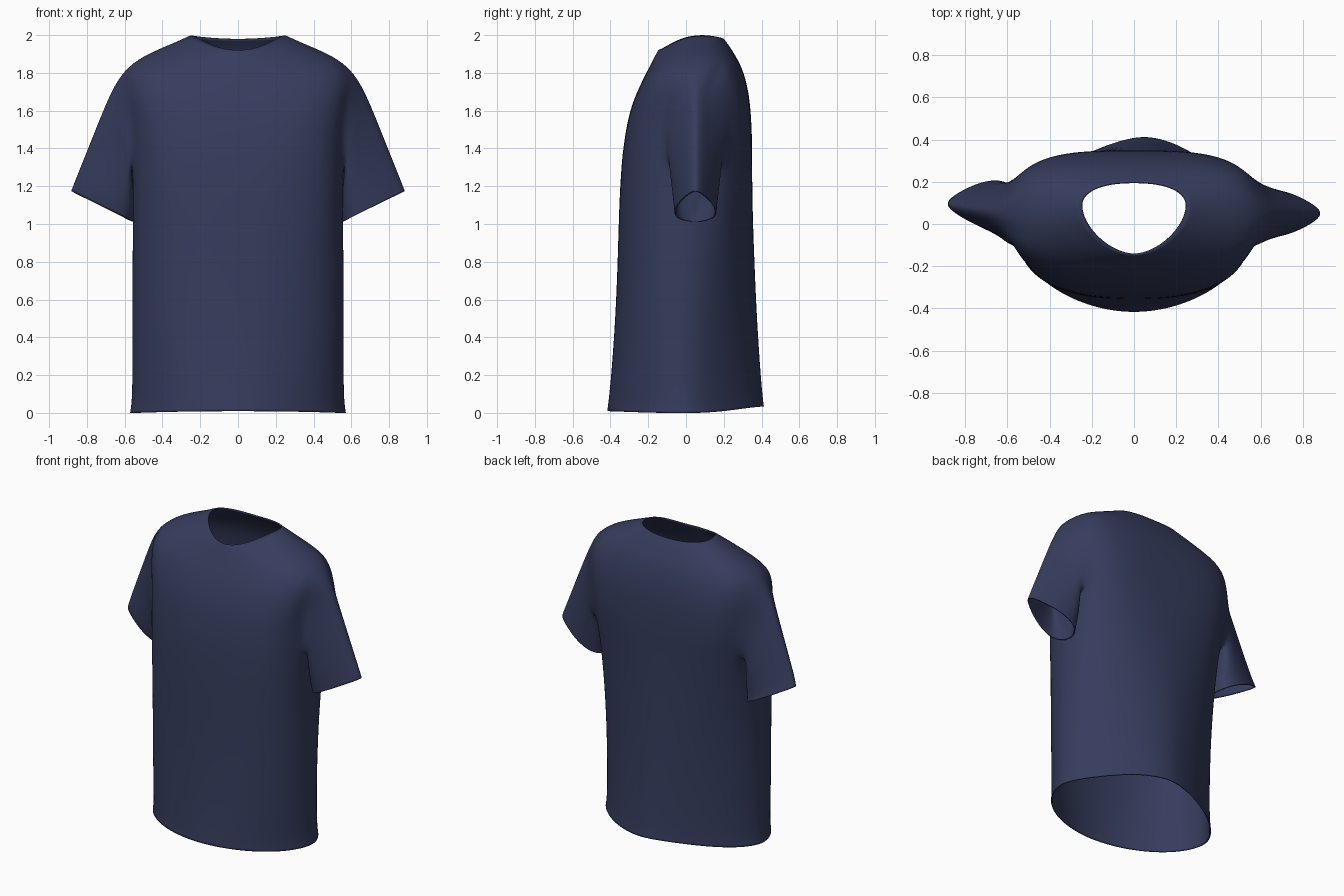
import bpy, bmesh, math

if "Cube" in bpy.data.objects:
    bpy.data.objects.remove(bpy.data.objects["Cube"])

N = 32  # columns around the torso

# torso rings: side z, front z, back z, half width, front y, back y, centre y,
# front squareness, back squareness
RINGS = [
    (0.00, 0.01, 0.035, .578, -.42, .42, .00, 1.9, 1.5),
    (0.05, 0.06, 0.08, .568, -.413, .413, .00, 1.95, 1.52),
    (0.20, 0.20, 0.22, .563, -.397, .40, .00, 2.1, 1.55),
    (0.50, 0.50, 0.50, .562, -.375, .38, .00, 2.3, 1.65),
    (0.80, 0.80, 0.80, .56, -.362, .365, .01, 2.5, 1.85),
    (1.08, 1.08, 1.08, .557, -.355, .353, .02, 2.8, 2.3),
    (1.32, 1.32, 1.32, .56, -.342, .35, .03, 3.0, 3.0),
    (1.44, 1.44, 1.44, .562, -.327, .35, .035, 3.1, 3.6),
    (1.56, 1.56, 1.56, .57, -.307, .345, .04, 3.2, 3.8),
    (1.67, 1.66, 1.68, .59, -.276, .335, .045, 3.2, 3.6),
    (1.77, 1.74, 1.79, .60, -.24, .31, .05, 3.0, 3.2),
    (1.84, 1.80, 1.86, .58, -.21, .28, .055, 2.6, 2.8),
    (1.905, 1.845, 1.91, .47, -.187, .25, .06, 2.2, 2.5),
    (1.95, 1.885, 1.95, .36, -.167, .225, .065, 2.0, 2.4),
    (2.00, 1.92, 1.98, .25, -.15, .20, .08, 1.65, 2.4),
]
ROW0, ROW1 = 6, 11    # armhole rows
COL0, COL1 = -2, 3    # armhole columns about the side

# sleeve rings: outer (x, z), inner (x, z), half depth
SLEEVE = [
    (.655, 1.74, .56, 1.24, .14),
    (.72, 1.59, .545, 1.16, .13),
    (.80, 1.39, .54, 1.09, .118),
    (.868, 1.22, .545, 1.03, .108),
    (.885, 1.175, .547, 1.01, .106),
]


def torso_point(ring, j):
    zs, zf, zb, rx, yf, yb, yc, nf, nb = ring
    a = 2 * math.pi * j / N
    c, s = math.cos(a), math.sin(a)
    n = nb if s > 0 else nf
    r = (abs(c) ** n + abs(s) ** n) ** (-1 / n)
    x = rx * c * r
    y = yc + abs(s) * r * ((yb - yc) if s > 0 else (yf - yc))
    z = zs * c * c + (zb if s > 0 else zf) * s * s
    # the back hangs slightly to the right near the hem
    if s > 0:
        x += .05 * s ** 4 * max(0, 1 - zs)
    return (x, y, z)


bm = bmesh.new()
grid = [[bm.verts.new(torso_point(r, j)) for j in range(N)] for r in RINGS]

# torso faces, leaving an armhole on each side
arm_cols = {+1: [j % N for j in range(COL0, COL1)],
            -1: [(N // 2 - 1 - j) % N for j in range(COL0, COL1)]}
holes = set(arm_cols[1] + arm_cols[-1])
for i in range(len(RINGS) - 1):
    for j in range(N):
        if ROW0 <= i < ROW1 and j in holes:
            continue
        k = (j + 1) % N
        bm.faces.new((grid[i][j], grid[i][k], grid[i + 1][k], grid[i + 1][j]))

# sleeves grown from the armhole edges
for side in (1, -1):
    def col(j):
        return (j if side > 0 else N // 2 - j) % N
    path = [(ROW0, j) for j in range(COL0, COL1)]
    path += [(i, COL1) for i in range(ROW0, ROW1)]
    path += [(ROW1, j) for j in range(COL1, COL0, -1)]
    path += [(i, COL0) for i in range(ROW1, ROW0, -1)]
    loop = [grid[i][col(j)] for i, j in path]
    ts = [math.atan2((v.co.y - .05) / .17, (v.co.z - 1.57) / .26) for v in loop]
    prev = loop
    for q, (ox, oz, ix, iz, hy) in enumerate(SLEEVE):
        yc = .05 if side > 0 else .05 + .045 * q / 4
        ring = []
        for t in ts:
            c, s = math.cos(t), math.sin(t)
            x = (ox + ix) / 2 + c * (ox - ix) / 2
            z = (oz + iz) / 2 + c * (oz - iz) / 2
            ring.append(bm.verts.new((side * x, yc + s * hy * (1 - .45 * c), z)))
        for a in range(len(ts)):
            b = (a + 1) % len(ts)
            bm.faces.new((prev[a], prev[b], ring[b], ring[a]))
        prev = ring

# keep every face pointing outward
bmesh.ops.recalc_face_normals(bm, faces=bm.faces)
bm.normal_update()
front = min(bm.faces, key=lambda f: f.calc_center_median().y)
if front.normal.y > 0:
    bmesh.ops.reverse_faces(bm, faces=bm.faces)

mesh = bpy.data.meshes.new("t_shirt")
bm.to_mesh(mesh)
bm.free()
shirt = bpy.data.objects.new("t_shirt", mesh)
bpy.context.collection.objects.link(shirt)

# navy cloth
cloth = bpy.data.materials.new("navy cloth")
cloth.diffuse_color = (.036, .045, .108, 1)
cloth.use_nodes = True
cloth.node_tree.nodes["Principled BSDF"].inputs["Base Color"].default_value = cloth.diffuse_color
mesh.materials.append(cloth)
for p in mesh.polygons:
    p.use_smooth = True

sub = shirt.modifiers.new("smooth", 'SUBSURF')
sub.levels = sub.render_levels = 2
thick = shirt.modifiers.new("cloth thickness", 'SOLIDIFY')
thick.thickness = .008
thick.offset = -1
